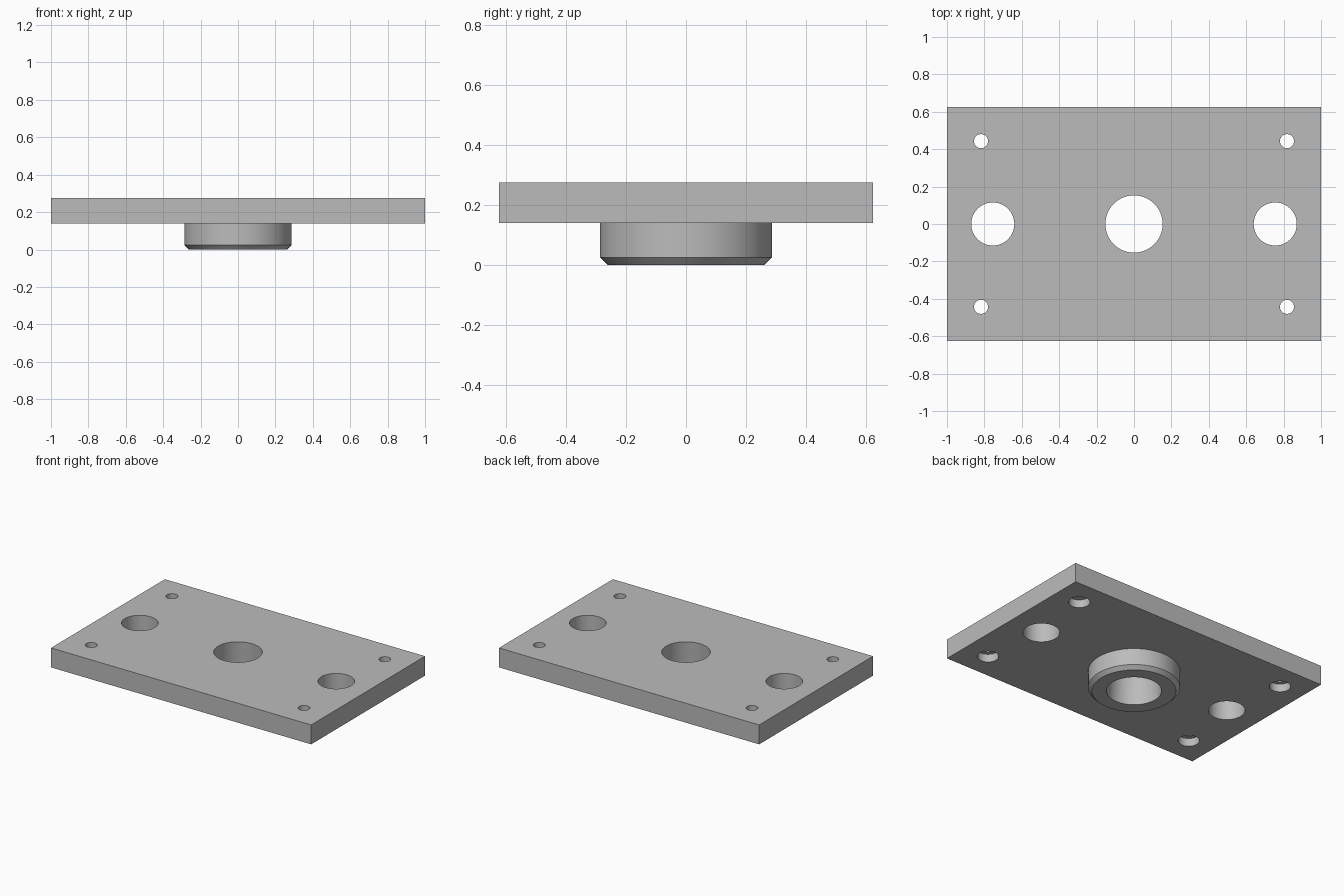
import bpy, bmesh, math

cube = bpy.data.objects.get("Cube")
if cube:
    bpy.data.objects.remove(cube, do_unlink=True)

TOP, UNDER = 0.275, 0.14   # plate faces

steel = bpy.data.materials.new("plain_grey")
steel.use_nodes = True
grey = (0.5, 0.5, 0.5, 1)
steel.diffuse_color = grey
steel.node_tree.nodes["Principled BSDF"].inputs["Base Color"].default_value = grey


def add_object(name, bm):
    bmesh.ops.recalc_face_normals(bm, faces=bm.faces)
    mesh = bpy.data.meshes.new(name)
    bm.to_mesh(mesh)
    bm.free()
    mesh.materials.append(steel)
    obj = bpy.data.objects.new(name, mesh)
    bpy.context.collection.objects.link(obj)
    return obj


def turned(name, profile, x=0, y=0, sides=64):
    """Solid of revolution from (radius, height) pairs, capped at both ends."""
    bm = bmesh.new()
    rings = []
    for r, z in profile:
        angles = [math.tau * i / sides for i in range(sides)]
        rings.append([bm.verts.new((x + r * math.cos(a), y + r * math.sin(a), z)) for a in angles])
    for low, high in zip(rings, rings[1:]):
        for i in range(sides):
            j = (i + 1) % sides
            bm.faces.new((low[i], low[j], high[j], high[i]))
    bm.faces.new(rings[0])
    bm.faces.new(rings[-1])
    return add_object(name, bm)


def combine(target, tool, operation):
    mod = target.modifiers.new(tool.name, 'BOOLEAN')
    mod.operation = operation
    mod.solver = 'EXACT'
    mod.object = tool
    bpy.context.view_layer.objects.active = target
    bpy.ops.object.modifier_apply(modifier=mod.name)
    bpy.data.objects.remove(tool, do_unlink=True)


# Rectangular plate
bm = bmesh.new()
bmesh.ops.create_cube(bm, size=1)
for v in bm.verts:
    v.co = (v.co.x * 2, v.co.y * 1.25, TOP if v.co.z > 0 else UNDER)
plate = add_object("mounting_plate", bm)

# Chamfered boss under the plate
boss = turned("boss", [(0.262, 0), (0.287, 0.025), (0.287, UNDER + 0.05)], sides=96)
combine(plate, boss, 'UNION')

# Slightly tapered centre bore
bore = turned("centre_bore", [(0.174, -0.03), (0.151, TOP + 0.03)], sides=96)
combine(plate, bore, 'DIFFERENCE')

# Side holes, and corner screw holes counterbored from below
for sx in (-1, 1):
    hole = turned("side_hole", [(0.115, 0.1), (0.115, 0.3)], x=sx * 0.755)
    combine(plate, hole, 'DIFFERENCE')
    for sy in (-1, 1):
        ledge = UNDER + 0.055
        screw = turned("screw_hole", [(0.067, 0.1), (0.067, ledge), (0.0375, ledge), (0.0375, 0.3)],
                       x=sx * 0.818, y=sy * 0.443, sides=48)
        combine(plate, screw, 'DIFFERENCE')

# Smooth round walls, sharp edges elsewhere
bpy.ops.object.select_all(action='DESELECT')
plate.select_set(True)
bpy.context.view_layer.objects.active = plate
bpy.ops.object.shade_smooth_by_angle(angle=math.radians(30))
